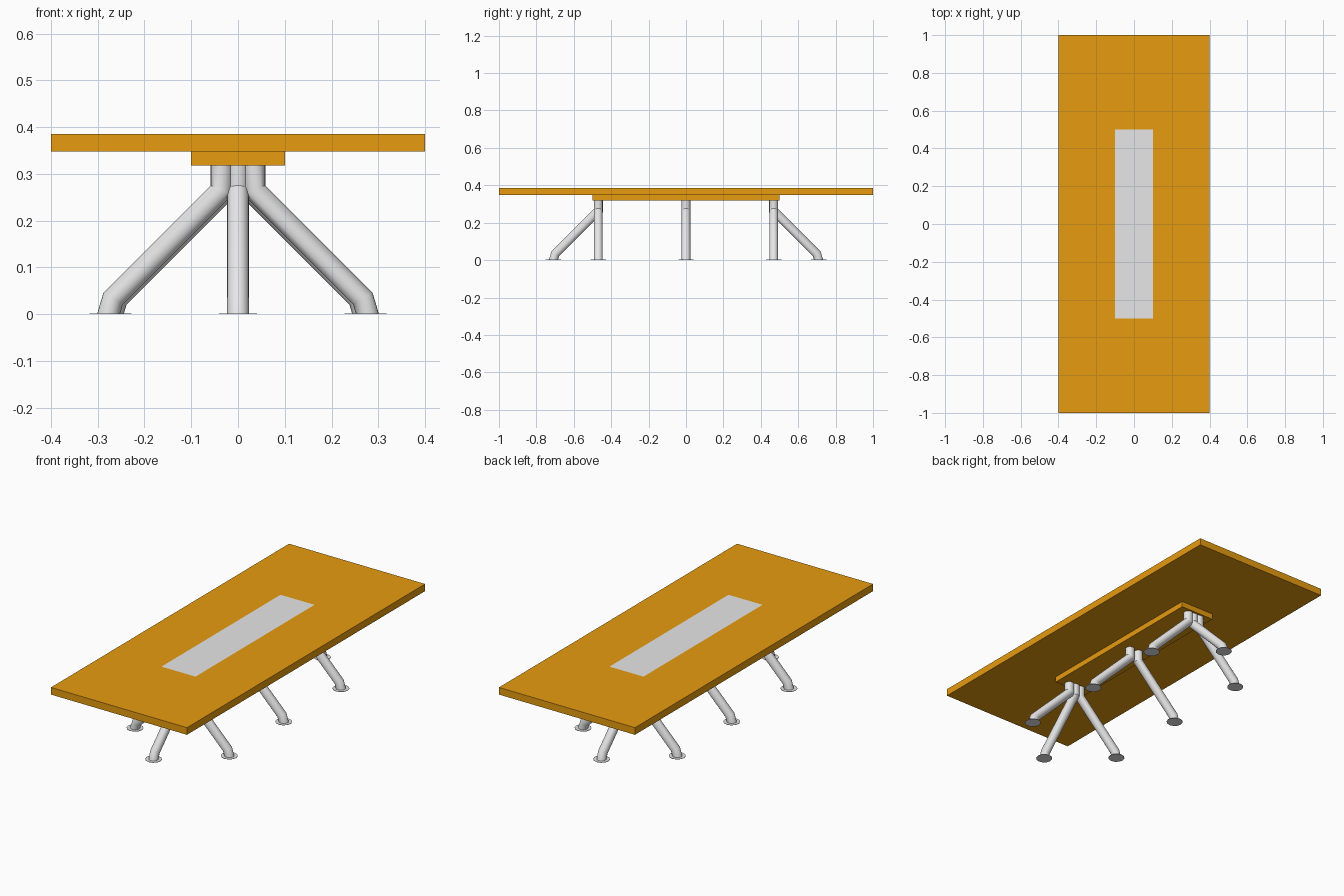
import bpy
import bmesh
from math import cos, sin, tau, radians
from mathutils import Vector

cube = bpy.data.objects.get("Cube")
if cube:
    bpy.data.objects.remove(cube, do_unlink=True)


def make_material(name, color):
    mat = bpy.data.materials.new(name)
    mat.use_nodes = True
    mat.diffuse_color = color
    mat.node_tree.nodes["Principled BSDF"].inputs["Base Color"].default_value = color
    return mat


wood = make_material("orange_wood", (0.8, 0.33, 0.005, 1))
grey = make_material("light_grey", (0.8, 0.8, 0.8, 1))


def finish(bm, name, *materials):
    bmesh.ops.recalc_face_normals(bm, faces=bm.faces)
    mesh = bpy.data.meshes.new(name)
    bm.to_mesh(mesh)
    bm.free()
    for mat in materials:
        mesh.materials.append(mat)
    obj = bpy.data.objects.new(name, mesh)
    bpy.context.collection.objects.link(obj)
    return obj


def slab(half_x, half_y, z0, z1):
    bm = bmesh.new()
    bmesh.ops.create_cube(bm, size=1)
    for v in bm.verts:
        v.co = (v.co.x * 2 * half_x, v.co.y * 2 * half_y, z1 if v.co.z > 0 else z0)
    return bm


PANEL_X, PANEL_Y = 0.1, 0.5

# Table top, its upper face cut so that the centre panel can be grey
bm = slab(0.4, 1.0, 0.348, 0.386)
for axis, offset in ((Vector((1, 0, 0)), PANEL_X), (Vector((0, 1, 0)), PANEL_Y)):
    for side in (-1, 1):
        top = [f for f in bm.faces if f.calc_center_median().z > 0.385]
        geom = top + list({e for f in top for e in f.edges}) + list({v for f in top for v in f.verts})
        bmesh.ops.bisect_plane(bm, geom=geom, plane_co=axis * offset * side, plane_no=axis)
for f in bm.faces:
    c = f.calc_center_median()
    if c.z > 0.385 and abs(c.x) < PANEL_X and abs(c.y) < PANEL_Y:
        f.material_index = 1
finish(bm, "table_top", wood, grey)

# Support board under the top
finish(slab(PANEL_X, PANEL_Y, 0.318, 0.348), "support_board", wood)

# Leg centre line: distance outwards and height
LEG_PATH = ((0.035, 0.32), (0.035, 0.2655), (0.267, 0.0335), (0.277, 0.0))
RADIUS, SIDES = 0.0235, 20


def leg(name, x, y, dx, dy):
    """Bent tube with mitred corners and a round foot plate."""
    pts = [Vector((x + dx * r, y + dy * r, z)) for r, z in LEG_PATH]
    bm = bmesh.new()
    coords = [pts[0] + Vector((cos(tau * i / SIDES), sin(tau * i / SIDES), 0)) * RADIUS
              for i in range(SIDES)]
    ring = [bm.verts.new(co) for co in coords]
    bm.faces.new(ring)
    for i in range(1, len(pts)):
        step = (pts[i] - pts[i - 1]).normalized()
        if i < len(pts) - 1:
            normal = step + (pts[i + 1] - pts[i]).normalized()
        else:
            normal = Vector((0, 0, 1))
        # Slide the ring along the segment onto the next mitre plane
        coords = [co + step * ((pts[i] - co).dot(normal) / step.dot(normal)) for co in coords]
        new = [bm.verts.new(co) for co in coords]
        for k in range(SIDES):
            n = (k + 1) % SIDES
            bm.faces.new((ring[k], ring[n], new[n], new[k]))
        ring = new
    bm.faces.new(ring)
    obj = finish(bm, name, grey)
    bpy.ops.object.select_all(action="DESELECT")
    obj.select_set(True)
    bpy.context.view_layer.objects.active = obj
    bpy.ops.object.shade_smooth_by_angle(angle=radians(30))

    bm = bmesh.new()
    bmesh.ops.create_cone(bm, cap_ends=True, segments=12, radius1=0.041, radius2=0.041, depth=0.002)
    bmesh.ops.translate(bm, verts=bm.verts, vec=(pts[-1].x, pts[-1].y, 0.001))
    finish(bm, name + "_foot", grey)


# Three pairs of side legs; the middle pair sits slightly closer in
for row, y, inset in (("front", -0.469, 0), ("middle", 0, 0.008), ("back", 0.469, 0)):
    for side, s in (("right", -1), ("left", 1)):
        leg(f"{row}_{side}_leg", -s * inset, y, s, 0)

# End legs reaching out to the front and back
leg("front_end_leg", 0, -0.432, 0, -1)
leg("back_end_leg", 0, 0.432, 0, 1)
